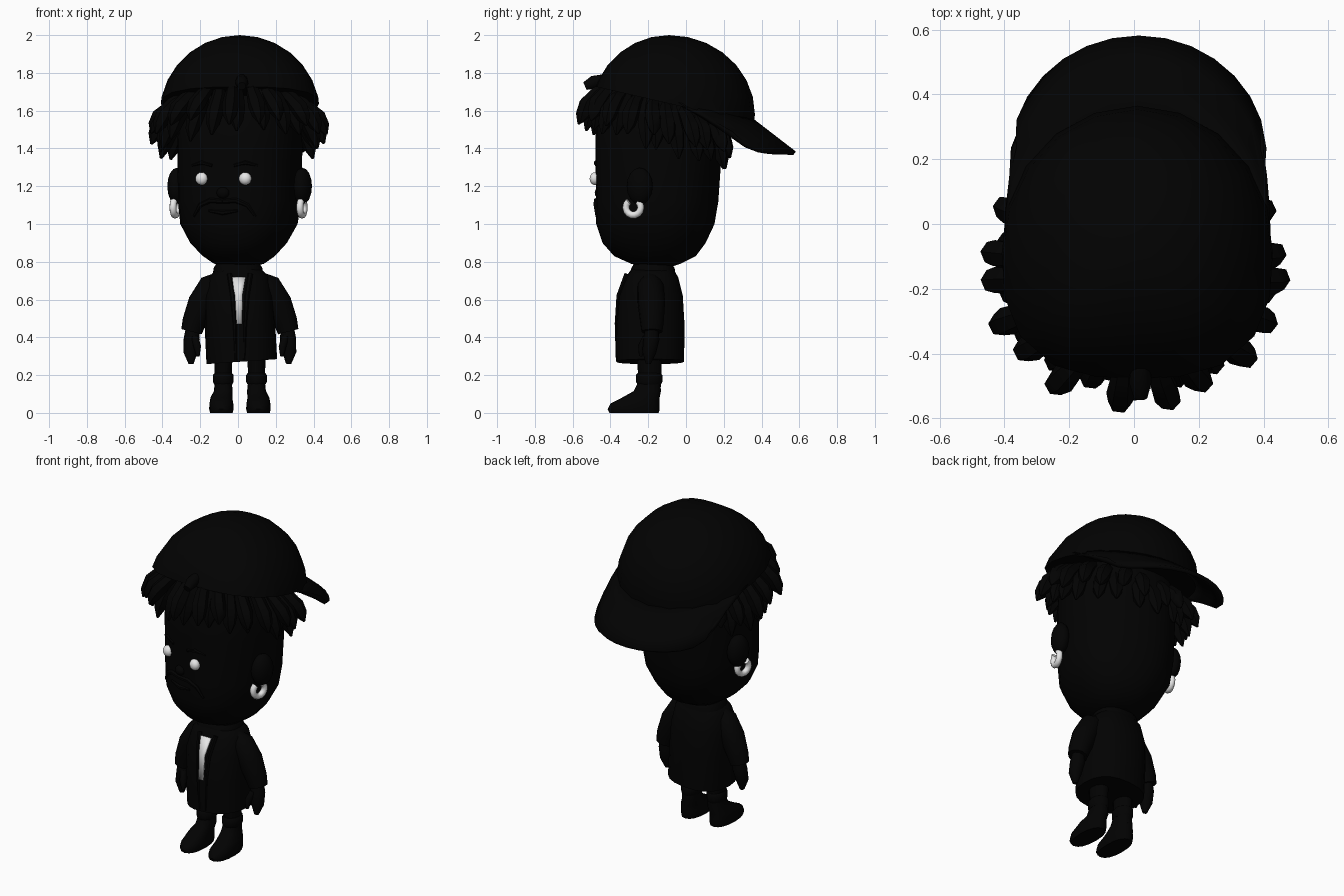
import bpy, bmesh, math, random
from mathutils import Vector, Matrix

if "Cube" in bpy.data.objects:
    bpy.data.objects.remove(bpy.data.objects["Cube"])

random.seed(4)


def material(name, rgb):
    m = bpy.data.materials.new(name)
    m.diffuse_color = (*rgb, 1)
    m.use_nodes = True
    m.node_tree.nodes["Principled BSDF"].inputs["Base Color"].default_value = m.diffuse_color
    return m


BLACK = material("near_black", (0.0006, 0.0006, 0.0006))
WHITE = material("soft_white", (0.8, 0.8, 0.8))
MID = 0.01                                   # mirror line of the body
HEAD = Matrix.Translation((0.01, -0.145, 0)) @ Matrix.Rotation(math.radians(-16), 4, 'Z')
TURN = Matrix.Identity(4)


def finish(name, bm, mat=BLACK, matrix=TURN, angle=50):
    bmesh.ops.recalc_face_normals(bm, faces=bm.faces)
    me = bpy.data.meshes.new(name)
    bm.to_mesh(me)
    bm.free()
    me.materials.append(mat)
    me.shade_smooth()
    me.set_sharp_from_angle(angle=math.radians(angle))
    ob = bpy.data.objects.new(name, me)
    ob.matrix_world = matrix
    bpy.context.collection.objects.link(ob)
    return ob


def skin(bm, rings):
    """Bridge rings of points and close both ends."""
    vs = [[bm.verts.new(p) for p in r] for r in rings]
    n = len(vs[0])
    for a, b in zip(vs, vs[1:]):
        for i in range(n):
            bm.faces.new((a[i], a[(i + 1) % n], b[(i + 1) % n], b[i]))
    bm.faces.new(vs[0])
    bm.faces.new(vs[-1])


def spow(v, p):
    return math.copysign(abs(v) ** p, v)


def loft(name, rings, n=20, p=2.4, **kw):
    """Stack horizontal rounded sections: (z, cx, cy, rx, ry)."""
    bm = bmesh.new()
    skin(bm, [[(cx + rx * spow(math.cos(t), 2 / p), cy + ry * spow(math.sin(t), 2 / p), z)
               for t in (i * math.tau / n for i in range(n))] for z, cx, cy, rx, ry in rings])
    return finish(name, bm, **kw)


def add_tube(bm, pts, radii, n=8):
    pts = [Vector(p) for p in pts]
    rings = []
    for i, (p, r) in enumerate(zip(pts, radii)):
        d = pts[min(i + 1, len(pts) - 1)] - pts[max(i - 1, 0)]
        x = d.cross(Vector((0.13, 0.99, 0.05))).normalized()
        y = d.cross(x).normalized()
        rings.append([p + r * (x * math.cos(t) + y * math.sin(t))
                      for t in (k * math.tau / n for k in range(n))])
    skin(bm, rings)


def tube(name, pts, radii, n=10, **kw):
    bm = bmesh.new()
    add_tube(bm, pts, radii, n)
    return finish(name, bm, **kw)


def ball(name, loc, size, mat=BLACK, matrix=TURN):
    bm = bmesh.new()
    bmesh.ops.create_uvsphere(bm, u_segments=14, v_segments=8, radius=1)
    bm.transform(Matrix.Translation(loc) @ Matrix.Diagonal((*size, 1)))
    return finish(name, bm, mat, matrix)


# Head, turned slightly to one side
loft("head", [(.775, 0, -.01, .07, .08), (.79, 0, -.015, .13, .13), (.83, 0, -.02, .185, .215),
              (.90, 0, -.025, .25, .27), (1.0, 0, -.018, .305, .308), (1.12, 0, -.008, .32, .318),
              (1.4, 0, 0, .325, .33), (1.55, 0, 0, .32, .325), (1.68, 0, 0, .27, .27)],
     n=24, p=2.3, matrix=HEAD)


def face_y(x):
    return -.327 * (1 - abs(x / .325) ** 2.3) ** (1 / 2.3)


def face_line(name, pts, radii):
    tube(name, [(x, face_y(x), z) for x, z in pts], radii, n=6, matrix=HEAD)


# Face details, ears and open hoops
for s, side in ((-1, "left"), (1, "right")):
    ball(side + "_eye", (s * .12, face_y(.12) - .004, 1.24), (.034, .028, .034), WHITE, HEAD)
    face_line(side + "_brow", [(s * .06, 1.31), (s * .12, 1.325), (s * .18, 1.31)], [.008, .011, .006])
    face_line(side + "_moustache", [(0, 1.12), (s * .07, 1.125), (s * .13, 1.10), (s * .17, 1.04)],
              [.012, .014, .012, .006])
    ball(side + "_ear", (s * .345, -.005, 1.20), (.05, .072, .098), BLACK, HEAD)
    bm = bmesh.new()
    hub = Vector((.353 if s > 0 else -.346, -.038, 1.088))
    rings = []
    for k in range(12):
        a = math.radians(40 + 280 * k / 11)
        out = Vector((0, math.sin(a), math.cos(a)))
        rings.append([hub + .041 * out + .019 * (out * math.cos(j * math.tau / 8)
                      + Vector((1, 0, 0)) * math.sin(j * math.tau / 8)) for j in range(8)])
    skin(bm, rings)
    finish(side + "_earring", bm, WHITE, HEAD)
ball("nose", (0, -.325, 1.165), (.035, .025, .03), BLACK, HEAD)
face_line("lips", [(-.08, 1.07), (0, 1.06), (.08, 1.07)], [.006, .014, .006])


# Cap: dome with a squarer front, cut by a tilted brim plane
def edge_z(y):
    return 1.626 - .23 * (y + .04)


bm = bmesh.new()
bmesh.ops.create_uvsphere(bm, u_segments=20, v_segments=14, radius=1)
for v in bm.verts:
    x, y, z = v.co
    k = 1 + (.11 * math.sin(2 * math.atan2(y, x)) ** 2 if y < 0 else 0)
    v.co = (.01 + .425 * k * x, -.09 + (.455 if y > 0 else .415) * k * y, 1.58 + .42 * z)
bmesh.ops.bisect_plane(bm, geom=bm.verts[:] + bm.edges[:] + bm.faces[:],
                       plane_co=(0, -.04, 1.626), plane_no=(0, .23, 1), clear_inner=True)
bmesh.ops.holes_fill(bm, edges=[e for e in bm.edges if e.is_boundary])
finish("cap_dome", bm)

# Drooping bill at the back
bm = bmesh.new()
grid = []
for i in range(15):
    a = math.radians(6 + 168 * i / 14)
    c, s = math.cos(a), math.sin(a)
    yi = -.09 + .44 * s
    inner = Vector((.01 + .405 * c, yi, edge_z(yi) + .012))
    outer = Vector((.015 + .39 * c, .2 + .375 * s, 1.375 + .17 * (1 - s) ** 4))
    grid.append([bm.verts.new(inner.lerp(outer, j / 3)) for j in range(4)])
for a, b in zip(grid, grid[1:]):
    for j in range(3):
        bm.faces.new((a[j], a[j + 1], b[j + 1], b[j]))
bill = finish("cap_bill", bm)
sol = bill.modifiers.new("thickness", 'SOLIDIFY')
sol.thickness = .022
sol.offset = 0
tube("cap_tab", [(.02, -.43, 1.765), (.02, -.49, 1.75), (.02, -.535, 1.73)], [.03, .035, .022])

# Ring of pointed locks: a long inner layer and a shorter, wider-flung outer layer
bm = bmesh.new()
for layer, count in ((0, 20), (1, 20)):
    for i in range(count):
        a = math.tau * (i + .5 * layer + random.uniform(-.25, .25)) / count
        c, s = math.cos(a), math.sin(a)
        reach = (.92, 1.03)[layer] + random.uniform(-.04, .03)
        drop = (.265, .20)[layer] * random.uniform(.88, 1.08)
        ry = .42 if s < 0 else .36
        twist = random.uniform(-.05, .05)

        def at(f, dz, t=0):
            return (f * .445 * math.cos(a + t), -.13 + f * ry * math.sin(a + t),
                    edge_z(-.13 + ry * s) + dz)
        add_tube(bm, [at(.66, .0), at(.80 * reach, -.24 * drop), at(.92 * reach, -.52 * drop, twist / 2),
                      at(.98 * reach, -.78 * drop, twist), at(1.02 * reach, -drop, twist)],
                 [.025, .038, .046, .036, .006], 6)
finish("hair_locks", bm)

# Jacket, collar and shirt strip
JACKET = [(.27, .02, -.19, .187, .18), (.47, .01, -.19, .187, .182), (.62, .005, -.187, .182, .17),
          (.72, .005, -.18, .16, .138), (.765, .005, -.178, .115, .108)]
jacket = loft("jacket", JACKET)
for v in jacket.data.vertices:
    if v.co.z < .3:                          # slanted hem
        v.co.z += .07 * v.co.x
loft("collar", [(.70, 0, -.175, .135, .125), (.765, 0, -.175, .13, .115), (.79, 0, -.175, .115, .10)])
bm = bmesh.new()
rows = []
for (z, l, r), ring in zip(((.47, -.008, .022), (.62, -.016, .023), (.72, -.035, .04)), JACKET[1:4]):
    y = ring[2] - ring[4] - .006
    rows.append([bm.verts.new((x, y, z)) for x in (l, r)])
for a, b in zip(rows, rows[1:]):
    bm.faces.new((a[0], a[1], b[1], b[0]))
shirt = finish("shirt_strip", bm, WHITE)
sol = shirt.modifiers.new("thickness", 'SOLIDIFY')
sol.thickness = .006

# Arms, hands, legs and boots
for s, side in ((-1, "left"), (1, "right")):
    def m(*p):
        return (MID + s * p[0], p[1], p[2])
    tube(side + "_lapel", [m(.055, -.313, .735), m(.038, -.356, .62), m(.028, -.369, .47),
                           m(.022, -.366, .28)], [.014, .013, .009, .006], 6)
    tube(side + "_sleeve", [m(.10, -.19, .70), m(.15, -.188, .67), m(.203, -.183, .58),
                            m(.243, -.18, .48), m(.256, -.18, .43)], [.05, .07, .073, .063, .056], 12)
    tube(side + "_hand", [m(.25, -.18, .46), m(.255, -.183, .39), m(.262, -.195, .32),
                          m(.258, -.20, .26)], [.035, .043, .037, .014])
    tube(side + "_thumb", [m(.24, -.21, .40), m(.225, -.235, .35), m(.222, -.24, .30)],
         [.02, .02, .009], 8)
    x = MID + s * .088
    loft(side + "_leg", [(.10, x, -.19, .04, .055), (.32, x, -.195, .05, .068)], n=12, p=2)
    loft(side + "_boot_cuff", [(.15, x, -.195, .048, .062), (.165, x, -.195, .055, .07),
                               (.2, x, -.195, .055, .07), (.21, x, -.195, .047, .062)], n=12, p=2)
    xb = MID + s * .098
    loft(side + "_boot", [(0, xb, -.275, .06, .13), (.02, xb, -.277, .065, .138),
                          (.05, xb, -.27, .063, .13), (.08, xb, -.24, .058, .10),
                          (.115, x, -.205, .05, .072), (.16, x, -.195, .045, .06)], n=16, p=2.3)
